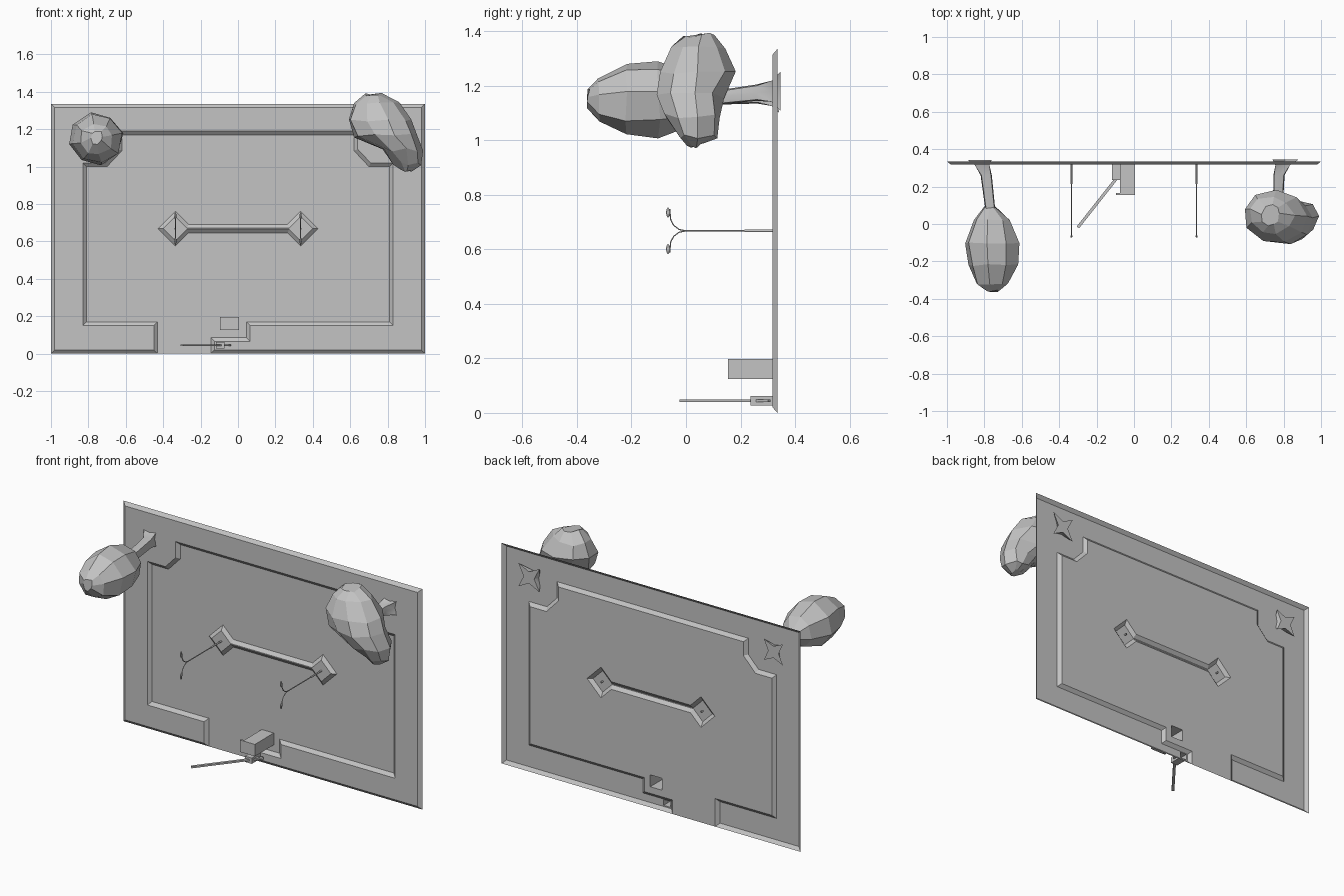
import bpy, bmesh, math, random
from mathutils import Vector

random.seed(4)
if "Cube" in bpy.data.objects:
    bpy.data.objects.remove(bpy.data.objects["Cube"], do_unlink=True)

GREY = (0.55, 0.55, 0.55, 1)
mat = bpy.data.materials.new("plain_grey")
mat.use_nodes = True
mat.diffuse_color = GREY
mat.node_tree.nodes["Principled BSDF"].inputs["Base Color"].default_value = GREY

GROUND, KERB = 0.335, 0.318   # depth of the paving and of the raised kerb face


def finish(name, bm, smooth=False):
    mesh = bpy.data.meshes.new(name)
    bm.to_mesh(mesh)
    bm.free()
    obj = bpy.data.objects.new(name, mesh)
    bpy.context.collection.objects.link(obj)
    mesh.materials.append(mat)
    if smooth:
        bpy.ops.object.select_all(action='DESELECT')
        obj.select_set(True)
        bpy.context.view_layer.objects.active = obj
        bpy.ops.object.shade_smooth_by_angle(angle=math.radians(40))
    return obj


def loop(bm, pts, y):
    return [bm.verts.new((x, y, z)) for x, z in pts]


def fill(bm, loops):
    """Fill nested vertex loops; inner loops become holes."""
    edges = []
    for vs in loops:
        for a, b in zip(vs, vs[1:] + vs[:1]):
            edges.append(bm.edges.get((a, b)) or bm.edges.new((a, b)))
    bmesh.ops.triangle_fill(bm, edges=edges, use_beauty=True, normal=(0, -1, 0))


def inset(pts, d):
    """Mitred inward offset of a counter-clockwise outline."""
    out = []
    for i, p in enumerate(pts):
        p = Vector(p)
        a = (p - Vector(pts[i - 1])).normalized()
        b = (Vector(pts[(i + 1) % len(pts)]) - p).normalized()
        na, nb = Vector((-a.y, a.x)), Vector((-b.y, b.x))
        out.append(p + (na + nb) * d / (1 + na.dot(nb)))
    return out


def kerb(name, pts, holes=()):
    bm = bmesh.new()
    low, top = loop(bm, pts, GROUND), loop(bm, inset(pts, 0.02), KERB)
    for i in range(len(pts)):
        j = (i + 1) % len(pts)
        bm.faces.new((low[i], low[j], top[j], top[i]))
    fill(bm, [top] + [loop(bm, h, KERB) for h in holes])
    return finish(name, bm)


def rect(x0, x1, z0, z1):
    return [(x0, z0), (x1, z0), (x1, z1), (x0, z1)]


def open_box(name, outline, y0, y1):
    """Box standing on the paving, open underneath."""
    bm = bmesh.new()
    front, back = loop(bm, outline, y0), loop(bm, outline, y1)
    bm.faces.new(front)
    for i in range(4):
        j = (i + 1) % 4
        bm.faces.new((back[i], back[j], front[j], front[i]))
    return finish(name, bm)


def loft(name, rings, smooth=False, jitter=0):
    bm = bmesh.new()
    rows = [[bm.verts.new(p + Vector([random.uniform(-jitter, jitter) for _ in range(3)]))
             for p in ring] for ring in rings]
    for a, b in zip(rows, rows[1:]):
        n = len(a)
        for i in range(n):
            bm.faces.new((a[i], a[(i + 1) % n], b[(i + 1) % n], b[i]))
    bm.faces.new(rows[0])
    bm.faces.new(rows[-1])
    bmesh.ops.recalc_face_normals(bm, faces=bm.faces)
    return finish(name, bm, smooth)


def angles(n, start=0.0):
    return [start + math.tau * i / n for i in range(n)]


# Outlines of the bordering kerb, the island and the two small openings
corner = [(0.62, 1.17), (0.62, 1.085), (0.70, 1.0), (0.81, 1.0)]
inner = [(-0.43, 0), (-0.43, 0.17), (-0.81, 0.17)]
inner += [(-x, z) for x, z in reversed(corner)] + corner
inner += [(0.81, 0.17), (0.045, 0.17), (0.045, 0.085), (-0.145, 0.085), (-0.145, 0)]
border = inner + [(1, 0), (1, 1.335), (-1, 1.335), (-1, 0)]

LX, LZ, R, H = 0.335, 0.668, 0.093, 0.023
half = [(LX - R + H, LZ - H), (LX, LZ - R), (LX + R, LZ), (LX, LZ + R), (LX - R + H, LZ + H)]
island = half + [(-x, z) for x, z in reversed(half)]
booth_plan = rect(-0.075, 0.005, 0.125, 0.197)
gate_plan = rect(-0.118, -0.073, 0.027, 0.062)

kerb("border_kerb", border, [gate_plan])
kerb("centre_island", island)

# Paving
bm = bmesh.new()
fill(bm, [loop(bm, p, GROUND) for p in (inner, island, booth_plan)])
finish("paving", bm)

# Booth with overhanging roof, and the gate
open_box("booth", booth_plan, 0.165, GROUND)
open_box("booth_roof", rect(-0.096, 0.005, 0.125, 0.197), 0.154, 0.166)
open_box("gate_housing", gate_plan, 0.236, KERB)

start, end = Vector((-0.30, -0.018)), Vector((-0.045, 0.305))
side = (end - start).normalized().orthogonal() * 0.008
plan = [start - side, end - side, end + side, start + side]
loft("gate_arm", [[Vector((p.x, p.y, z)) for p in plan] for z in (0.04, 0.05)])


# Lamp posts with two curled arms
def tube(name, paths, radius):
    cu = bpy.data.curves.new(name, 'CURVE')
    cu.dimensions = '3D'
    cu.bevel_depth = radius
    cu.bevel_resolution = 1
    cu.use_fill_caps = True
    for path in paths:
        s = cu.splines.new('POLY')
        s.points.add(len(path) - 1)
        for pt, co in zip(s.points, path):
            pt.co = (*co, 1)
    obj = bpy.data.objects.new(name, cu)
    bpy.context.collection.objects.link(obj)
    cu.materials.append(mat)
    bpy.ops.object.select_all(action='DESELECT')
    obj.select_set(True)
    bpy.context.view_layer.objects.active = obj
    bpy.ops.object.convert(target='MESH')


arm = [(0.0, 0.0), (-0.025, 0.005), (-0.045, 0.02), (-0.056, 0.04), (-0.058, 0.06), (-0.06, 0.08)]
for label, x in (("left", LX), ("right", -LX)):
    tube(label + "_lamp_post", [[(x, GROUND, LZ), (x, 0, LZ)]], 0.003)
    tube(label + "_lamp_base", [[(x, GROUND, LZ), (x, 0.215, LZ)]], 0.005)
    tube(label + "_lamp_arms", [[(x, y, LZ + s * z) for y, z in arm] for s in (1, -1)], 0.0025)
    bm = bmesh.new()
    for s in (1, -1):
        ball = bmesh.ops.create_uvsphere(bm, u_segments=8, v_segments=6, radius=1)["verts"]
        bmesh.ops.scale(bm, vec=(0.006, 0.007, 0.019), verts=ball)
        bmesh.ops.translate(bm, vec=(x, -0.066, LZ + s * 0.067), verts=ball)
    finish(label + "_lamp_heads", bm, True)


# Tree trunks flaring into star-shaped roots
def trunk(name, sections):
    rings = []
    for x, y, z, tip, dip in sections:
        rings.append([Vector((x + math.cos(a) * r, y, z + math.sin(a) * r))
                      for a, r in zip(angles(8, math.pi / 4), [tip, dip] * 4)])
    loft(name, rings, True)


trunk("right_trunk", [(-0.825, 0.342, 1.165, 0.09, 0.035), (-0.812, 0.315, 1.165, 0.055, 0.032),
                      (-0.79, 0.26, 1.165, 0.036, 0.03), (-0.765, 0.05, 1.155, 0.03, 0.026)])
trunk("left_trunk", [(0.81, 0.346, 1.18, 0.1, 0.035), (0.795, 0.315, 1.18, 0.055, 0.032),
                     (0.775, 0.26, 1.175, 0.036, 0.03), (0.77, 0.1, 1.155, 0.03, 0.026)])

# Egg-shaped crown, sections along depth: y, x range, z range
egg = [(0.09, -0.80, -0.74, 1.12, 1.18), (0.02, -0.86, -0.66, 1.05, 1.25),
       (-0.10, -0.907, -0.613, 1.01, 1.288), (-0.22, -0.89, -0.62, 1.015, 1.28),
       (-0.32, -0.845, -0.67, 1.06, 1.23), (-0.358, -0.79, -0.72, 1.12, 1.19)]
loft("right_crown", [[Vector(((a + b) / 2 + (b - a) / 2 * math.cos(t), y,
                              (c + d) / 2 + (d - c) / 2 * math.sin(t))) for t in angles(8, 0.2)]
                     for y, a, b, c, d in egg], jitter=0.006)

# Lumpy leaning crown, sections along height: z, x range, y range
lump = [(1.385, 0.68, 0.78, -0.01, 0.10), (1.335, 0.61, 0.855, -0.06, 0.15),
        (1.25, 0.58, 0.925, -0.10, 0.175), (1.165, 0.625, 0.965, -0.11, 0.14),
        (1.09, 0.765, 0.985, -0.08, 0.13), (1.015, 0.83, 0.97, -0.03, 0.115),
        (0.98, 0.875, 0.93, 0.01, 0.07)]
loft("left_crown", [[Vector(((a + b) / 2 + (b - a) / 2 * math.cos(t),
                             (c + d) / 2 + (d - c) / 2 * math.sin(t), z)) for t in angles(9, 0.1)]
                    for z, a, b, c, d in lump], jitter=0.01)
